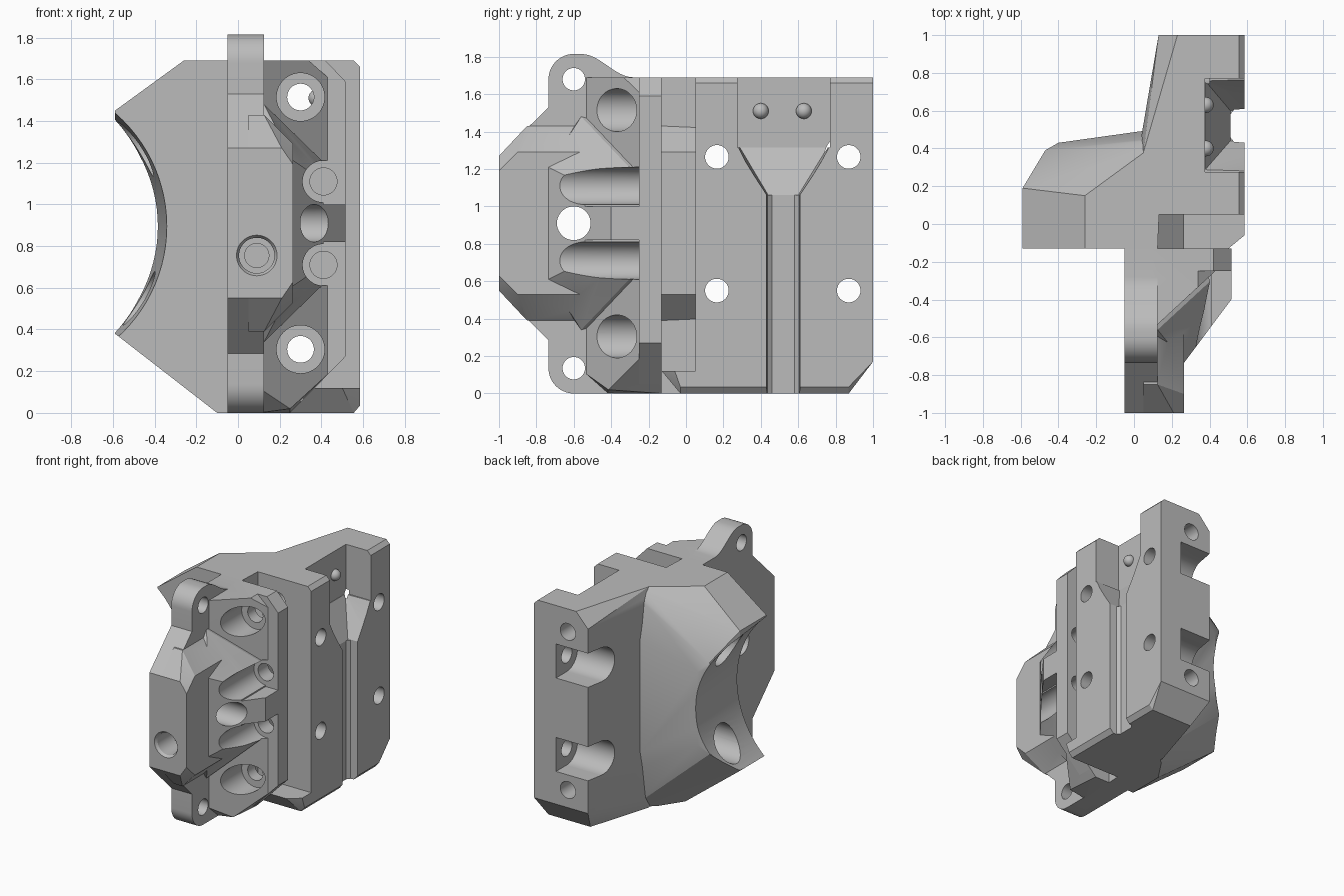
import bpy, bmesh, math
from mathutils import Vector, Matrix

cube = bpy.data.objects.get("Cube")
if cube:
    bpy.data.objects.remove(cube, do_unlink=True)

grey = bpy.data.materials.new("plain grey")
grey.use_nodes = True
tone = (0.5, 0.5, 0.5, 1)
grey.diffuse_color = tone
grey.node_tree.nodes["Principled BSDF"].inputs["Base Color"].default_value = tone

MID = 0.91   # height of the mirror plane
TOP = 1.69   # height of the main block


def finish(name, bm):
    bmesh.ops.recalc_face_normals(bm, faces=bm.faces[:])
    mesh = bpy.data.meshes.new(name)
    bm.to_mesh(mesh)
    bm.free()
    mesh.materials.append(grey)
    obj = bpy.data.objects.new(name, mesh)
    bpy.context.collection.objects.link(obj)
    return obj


def hull(name, points, mirror=False):
    """Convex solid; mirror repeats the points about the middle height."""
    pts = list(points)
    if mirror:
        pts += [(x, y, 2 * MID - z) for x, y, z in points]
    bm = bmesh.new()
    verts = [bm.verts.new(p) for p in pts]
    res = bmesh.ops.convex_hull(bm, input=verts)
    junk = {g for g in res["geom_interior"] + res["geom_unused"] if isinstance(g, bmesh.types.BMVert)}
    bmesh.ops.delete(bm, geom=list(junk), context='VERTS')
    bmesh.ops.dissolve_limit(bm, angle_limit=0.01, verts=bm.verts[:], edges=bm.edges[:])
    return finish(name, bm)


def box(name, x, y, z):
    return hull(name, [(a, b, c) for a in x for b in y for c in z])


def rod(name, axis, start, end, r, r2=None, sides=48):
    """Cylinder or cone along axis from start, to coordinate end."""
    bm = bmesh.new()
    i = "xyz".index(axis)
    length = end - start[i]
    bmesh.ops.create_cone(bm, cap_ends=True, segments=sides, radius1=r,
                          radius2=r if r2 is None else r2, depth=length)
    rot = Matrix.Rotation(math.pi / 2, 4, 'Y') if axis == "x" else Matrix.Rotation(-math.pi / 2, 4, 'X')
    centre = Vector(start)
    centre[i] += length / 2
    bmesh.ops.transform(bm, matrix=Matrix.Translation(centre) @ rot, verts=bm.verts[:])
    return finish(name, bm)


def combine(target, tool, operation):
    mod = target.modifiers.new(tool.name, 'BOOLEAN')
    mod.operation = operation
    mod.solver = 'EXACT'
    mod.object = tool
    bpy.context.view_layer.objects.active = target
    bpy.ops.object.modifier_apply(modifier=mod.name)
    bpy.data.objects.remove(tool, do_unlink=True)


# Bulging rear block, with the large round bite on its right side
body = hull("mounting_bracket", [
    (-.26, -.13, TOP), (-.59, -.13, 1.45), (-.59, -.13, .38), (-.10, -.13, 0),
    (.125, -.13, TOP), (.125, -.13, 0),
    (-.26, .15, TOP), (.02, .33, TOP), (.15, .45, TOP),
    (-.59, .19, 1.45), (-.59, .19, .38), (-.10, .15, 0), (.02, .33, 0), (.15, .43, 0),
    (-.47, .39, 1.25), (-.47, .39, .55), (-.40, .43, 1.18), (-.40, .43, .62),
    (.10, .50, 1.35), (.10, .50, .45)])
combine(body, rod("round_bite", "y", (-1.06, -.15, .895), .9, .72, .64, 96), 'DIFFERENCE')

# Mounting flange with chamfered edges
flange = hull("flange", [
    (.10, .05, 0), (.555, .05, 0), (.10, .05, TOP), (.555, .05, TOP),
    (.585, .05, .035), (.585, .05, 1.66), (.585, 1, 1.66), (.555, 1, TOP),
    (.23, 1, TOP), (.05, .38, TOP), (.13, 1, 1.58), (.04, .47, 1.58),
    (.555, .87, 0), (.585, .87, .035), (.585, 1, .17), (.13, 1, .17),
    (.20, .87, 0), (.05, .38, 0), (.04, .47, .12)])

# Foot that bridges the slot below
foot = hull("foot", [
    (.05, -.13, .12), (.50, -.13, .12), (.585, -.06, .12), (.585, .1, .12),
    (.05, .1, .12), (.05, -.03, 0), (.555, -.03, 0), (.585, -.03, .035),
    (.585, .1, .035), (.555, .1, 0), (.05, .1, 0)])

# Front slab with a rounded ear at top and bottom
profile = [(-1, .55), (-1, 1.27), (-.735, 1.53)]
for k in range(13):
    a = math.pi - k * math.pi / 24
    profile.append((-.6 + .135 * math.cos(a), 1.68 + .135 * math.sin(a)))
for k in range(13):
    t = k / 12
    profile.append((-.56 + .28 * t, TOP + .0625 * (1 + math.cos(math.pi * t))))
profile += [(-.1, TOP), (-.1, 0)]
for k in range(13):
    a = -math.pi / 2 - k * math.pi / 24
    profile.append((-.6 + .135 * math.cos(a), .135 + .135 * math.sin(a)))
profile.append((-.735, .285))
bm = bmesh.new()
face = bm.faces.new([bm.verts.new((-.05, y, z)) for y, z in profile])
ext = bmesh.ops.extrude_face_region(bm, geom=[face])
bmesh.ops.translate(bm, vec=(.175, 0, 0), verts=[v for v in ext["geom"] if isinstance(v, bmesh.types.BMVert)])
slab = finish("front_slab", bm)

# Thick nose beside the slab
nose = hull("nose", [
    (.05, -1, 1.27), (.21, -1, 1.27), (.265, -1, 1.19), (.265, -.9, 1.29),
    (.265, .08, 1.29), (.125, -.85, 1.43), (.125, .08, 1.43), (.05, -.85, 1.43),
    (.05, .08, 1.43)], mirror=True)

# Slanted wing, its flat edge plate and the central fin
wing = hull("slanted_wing", [
    (.10, -.555, TOP), (.34, -.333, TOP), (.43, -.25, 1.61), (.43, -.13, 1.61),
    (.34, -.13, TOP), (.10, -.13, TOP), (.10, -.555, .12), (.10, -.42, 0), (.25, -.415, .02),
    (.43, -.25, .185), (.43, -.13, .185), (.25, -.13, 0), (.10, -.13, 0)])
plate = hull("edge_plate", [(x, y, z) for y in (-.25, -.13) for x, z in
             ((.30, .05), (.515, .27), (.515, 1.59), (.42, TOP), (.30, TOP))])
fin = hull("central_fin", [
    (.10, -.735, 1.24), (.265, -.735, 1.21), (.515, -.40, 1.04), (.515, -.20, 1.10),
    (.125, -.56, 1.48), (.34, -.33, 1.24), (.10, -.20, 1.40)], mirror=True)

for part in (flange, foot, slab, nose, wing, plate, fin):
    combine(body, part, 'UNION')

# Cable groove in the left side: narrow channel, funnel and wide pocket
cuts = [
    hull("narrow_channel", [(x, y, z) for z in (-.1, 1.25) for x, y in
         ((.51, .46), (.51, .58), (.53, .605), (.53, .435), (.7, .62), (.7, .42))]),
    hull("funnel", [(.375, .285, 1.32), (.375, .76, 1.32), (.7, .275, 1.32), (.7, .77, 1.32),
                    (.47, .38, 1.17), (.47, .66, 1.17), (.7, .34, 1.19), (.7, .70, 1.19),
                    (.51, .44, 1.06), (.51, .60, 1.06), (.7, .42, 1.06), (.7, .62, 1.06)]),
    box("wide_pocket", (.375, .7), (.275, .77), (1.315, 1.8)),
]

# Screw channels and screw holes beside the fin
for s in (-1, 1):
    z = MID + s * .2
    cuts += [rod("screw_channel", "y", (.41, -1.1, z), -.25, .1),
             box("channel_mouth", (.41, .7), (-1.1, -.25), sorted((MID + s * .09, MID + s * .3))),
             rod("screw_hole", "y", (.41, -.3, z), -.05, .065)]

# Long bolt holes with counterbores, and the ear holes
for z in (.305, 1.515):
    cuts += [rod("bolt_counterbore", "y", (.3, -1.1, z), -.22, .115),
             rod("bolt_hole", "y", (.3, -.4, z), 1.1, .064)]
for z in (.135, 1.68):
    cuts.append(rod("ear_hole", "x", (-.1, -.6, z), .16, .06))

# Flange bolt holes; the rear ones sit in slots open to the back
for z in (.55, 1.265):
    for y in (.165, .87):
        cuts += [rod("flange_hole", "x", (-.7, y, z), .7, .063),
                 rod("head_pocket", "x", (-.8, y, z), .40 if y > .5 else -.1, .13)]
    cuts.append(box("open_slot", (-.8, .40), (.87, 1.1), (z - .13, z + .13)))

# Cross hole through the fin and blind hole in the nose
cuts += [rod("cross_hole", "x", (-.1, -.6, MID), .7, .09),
         rod("nose_rim", "y", (.09, -1.001, .755), -.98, .098, .085),
         rod("nose_hole", "y", (.09, -1.05, .755), -.8, .085),
         rod("nose_pilot", "y", (.09, -.85, .755), -.7, .058)]
for cutter in cuts:
    combine(body, cutter, 'DIFFERENCE')

# Two snap bumps on the pocket floor
objects = [body]
for side, y in (("front", .4), ("rear", .63)):
    bm = bmesh.new()
    bmesh.ops.create_uvsphere(bm, u_segments=24, v_segments=12, radius=.042)
    bmesh.ops.translate(bm, vec=(.38, y, 1.51), verts=bm.verts[:])
    objects.append(finish(side + "_bump", bm))

bpy.ops.object.select_all(action='DESELECT')
for obj in objects:
    obj.select_set(True)
bpy.context.view_layer.objects.active = body
bpy.ops.object.shade_smooth_by_angle(angle=math.radians(20))
